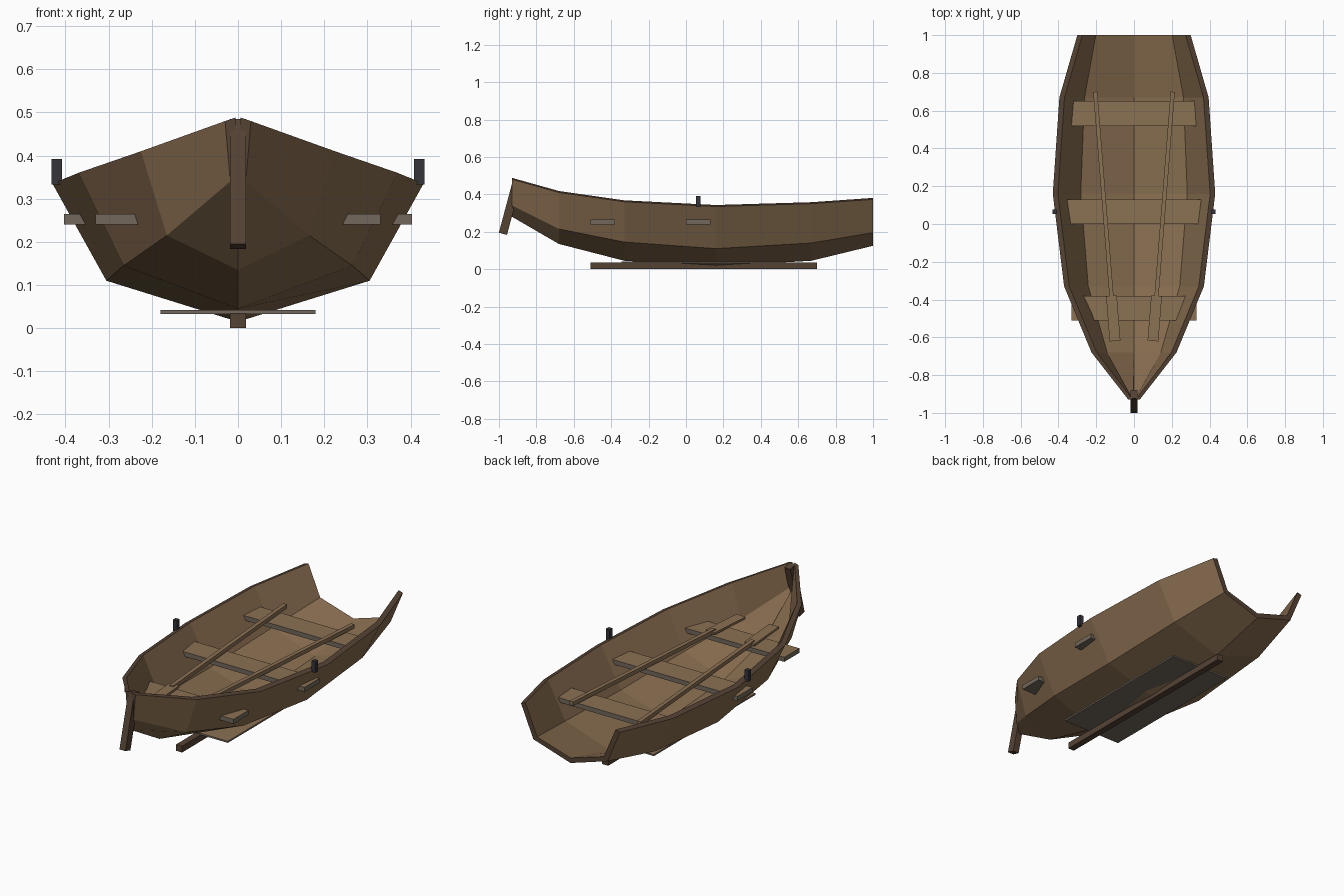
import bpy, bmesh, math
from mathutils import Matrix, Vector

cube = bpy.data.objects.get("Cube")
if cube:
    bpy.data.objects.remove(cube, do_unlink=True)


def material(name, r, g, b):
    m = bpy.data.materials.new(name)
    m.use_nodes = True
    col = (r, g, b, 1)
    m.diffuse_color = col
    bsdf = next(n for n in m.node_tree.nodes if n.type == 'BSDF_PRINCIPLED')
    bsdf.inputs["Base Color"].default_value = col
    return m


hull_wood = material("hull wood", 0.25, 0.155, 0.08)
trim_wood = material("dark trim wood", 0.09, 0.055, 0.034)
plank_wood = material("plank wood", 0.26, 0.165, 0.088)
plank_grey = material("grey plank edge", 0.17, 0.14, 0.11)
iron = material("dark iron", 0.035, 0.033, 0.042)


def finish(name, bm, *mats):
    bmesh.ops.recalc_face_normals(bm, faces=bm.faces)
    me = bpy.data.meshes.new(name)
    bm.to_mesh(me)
    bm.free()
    for m in mats:
        me.materials.append(m)
    ob = bpy.data.objects.new(name, me)
    bpy.context.collection.objects.link(ob)
    return ob


def box(name, center, size, *mats, rot=None):
    """Box; with two materials the top face takes the first, the rest the second."""
    bm = bmesh.new()
    bmesh.ops.create_cube(bm, size=1)
    bmesh.ops.scale(bm, vec=size, verts=bm.verts)
    if len(mats) > 1:
        bm.normal_update()
        for f in bm.faces:
            f.material_index = 0 if f.normal.z > 0.5 else 1
    if rot:
        bmesh.ops.transform(bm, matrix=rot, verts=bm.verts)
    bmesh.ops.translate(bm, vec=center, verts=bm.verts)
    return finish(name, bm, *mats)


# Hull stations: y, gunwale x, gunwale z, chine x, chine z, keel z
stations = [
    (-0.93, 0.030, 0.480, 0.018, 0.340, 0.280),
    (-0.68, 0.225, 0.410, 0.165, 0.215, 0.135),
    (-0.33, 0.370, 0.360, 0.265, 0.145, 0.045),
    (0.16, 0.430, 0.335, 0.305, 0.110, 0.015),
    (0.67, 0.395, 0.350, 0.285, 0.140, 0.045),
    (1.00, 0.300, 0.373, 0.225, 0.195, 0.125),
]


def section(y, gx, gz, cx, cz, kz, inner):
    if inner:
        gx, gz = max(gx - 0.027, 0.006), gz + 0.008
        cx, cz = max(cx - 0.023, 0.004), cz + 0.019
        kz += 0.028
    return [(-gx, y, gz), (-cx, y, cz), (0, y, kz), (cx, y, cz), (gx, y, gz)]


# Hull shell with dark rim, open at the stern
bm = bmesh.new()
outer = [[bm.verts.new(p) for p in section(*s, False)] for s in stations]
inner = [[bm.verts.new(p) for p in section(*s, True)] for s in stations]
for rows in (outer, inner):
    for a, b in zip(rows, rows[1:]):
        for i in range(4):
            bm.faces.new((a[i], a[i + 1], b[i + 1], b[i]))


def loop(rows):
    return (rows[0] + [r[-1] for r in rows[1:-1]] + rows[-1][::-1]
            + [r[0] for r in rows[-2:0:-1]])


lo, li = loop(outer), loop(inner)
for i in range(len(lo)):
    j = (i + 1) % len(lo)
    f = bm.faces.new((lo[i], lo[j], li[j], li[i]))
    f.material_index = 1
finish("hull", bm, hull_wood, trim_wood)

# Keel beam, raked stem post and bottom board
box("keel", (0, 0.095, 0.0175), (0.036, 1.21, 0.035), trim_wood)
box("stem_post", (0, -0.94, 0.334), (0.036, 0.045, 0.3), trim_wood,
    rot=Matrix.Rotation(math.radians(-15), 4, 'X'))
box("bottom_board", (0, 0.095, 0.0375), (0.36, 0.88, 0.009), plank_wood, plank_grey)

# Thwarts
for name, y, half in (("front", -0.445, 0.33), ("middle", 0.065, 0.403), ("rear", 0.585, 0.33)):
    box(name + "_thwart", (0, y, 0.2525), (2 * half, 0.13, 0.025), plank_wood, plank_grey)

# Thole pins and oars on both sides
for side, s in (("left", 1), ("right", -1)):
    box(side + "_thole_pin", (s * 0.42, 0.065, 0.3625), (0.024, 0.025, 0.06), iron)
    grip, neck = Vector((s * 0.205, 0.70, 0.282)), Vector((s * 0.117, -0.41, 0.282))
    tip = neck + (neck - grip).normalized() * 0.21
    turn = Matrix.Rotation(-s * math.atan2(0.088, 1.11), 4, 'Z')
    box(side + "_oar_shaft", (grip + neck) / 2, (0.022, (grip - neck).length, 0.022),
        plank_wood, rot=turn)
    heel = neck.lerp(tip, -0.14)
    box(side + "_oar_blade", (heel + tip) / 2, (0.057, (heel - tip).length, 0.012),
        plank_wood, rot=turn)
